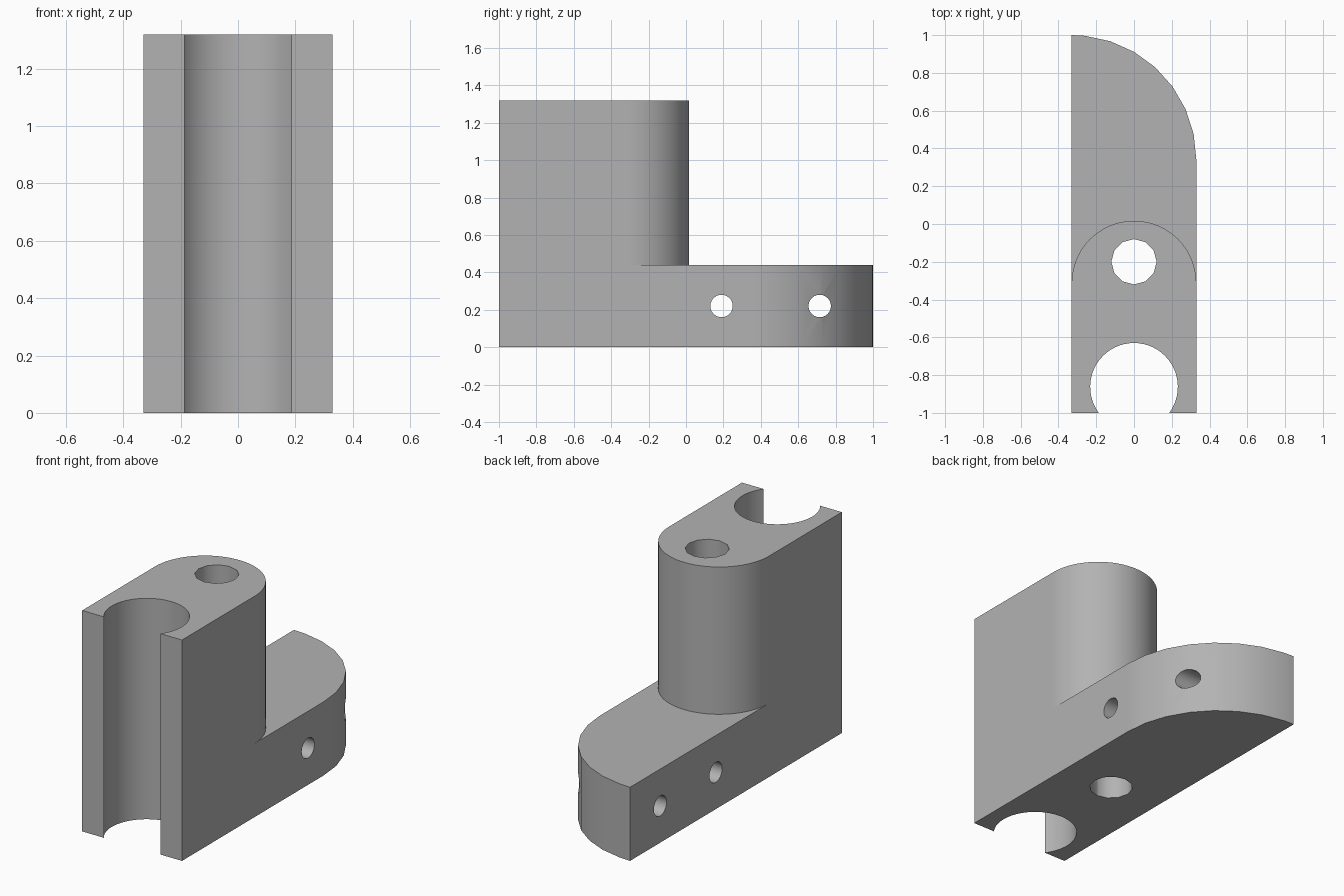
import bpy
import bmesh
from math import cos, sin, pi, radians, sqrt, atan2
from mathutils import Matrix

if "Cube" in bpy.data.objects:
    bpy.data.objects.remove(bpy.data.objects["Cube"])

W = 0.33           # half width
BASE_H = 0.44
TOWER_H = 1.32
TOWER_Y = -0.313   # centre of the tower's rounded back
SLOT_Y, SLOT_R = -0.862, 0.232

grey = bpy.data.materials.new("plain grey")
grey.use_nodes = True
grey.diffuse_color = (0.45, 0.45, 0.45, 1)
grey.node_tree.nodes["Principled BSDF"].inputs["Base Color"].default_value = grey.diffuse_color


def arc(cx, cy, r, start, end, n):
    steps = [start + (end - start) * i / n for i in range(n + 1)]
    return [(cx + r * cos(a), cy + r * sin(a)) for a in steps]


def prism(name, outline, z0, z1):
    """Extrude a flat outline from z0 to z1."""
    bm = bmesh.new()
    face = bm.faces.new([bm.verts.new((x, y, z0)) for x, y in outline])
    top = bmesh.ops.extrude_face_region(bm, geom=[face])["geom"]
    bmesh.ops.translate(bm, vec=(0, 0, z1 - z0),
                        verts=[v for v in top if isinstance(v, bmesh.types.BMVert)])
    bmesh.ops.recalc_face_normals(bm, faces=bm.faces)
    mesh = bpy.data.meshes.new(name)
    bm.to_mesh(mesh)
    bm.free()
    obj = bpy.data.objects.new(name, mesh)
    bpy.context.collection.objects.link(obj)
    mesh.materials.append(grey)
    return obj


# Full footprint: quarter-round tail at the back, round slot open at the front
quarter = arc(-W, 1 - 2 * W, 2 * W, 0, radians(84), 7) + [(-W, 1)]
mouth = sqrt(SLOT_R ** 2 - (1 + SLOT_Y) ** 2)
a = atan2(-1 - SLOT_Y, mouth)
slot = arc(0, SLOT_Y, SLOT_R, pi - a, a, 40)
body = prism("bracket_body", quarter + [(-W, -1)] + slot + [(W, -1)], 0, TOWER_H)

# Cutter that lowers the tail and leaves the rounded tower back
round_back = arc(0, TOWER_Y, W, 0, pi, 40)
tail_cutter = prism("tail_cutter", round_back + [(-0.6, TOWER_Y), (-0.6, 1.2),
                                                 (0.6, 1.2), (0.6, TOWER_Y)],
                    BASE_H, TOWER_H + 0.3)

# Vertical bore and two cross holes
cutters = [tail_cutter,
           prism("bore_cutter", arc(0, -0.2, 0.12, 0, 2 * pi, 12)[:-1], -0.2, TOWER_H + 0.2)]
for y in (0.19, 0.715):
    hole = prism("cross_hole_cutter", arc(0, 0, 0.06, 0, 2 * pi, 24)[:-1], -0.6, 0.6)
    hole.data.transform(Matrix.Translation((0, y, BASE_H / 2)) @ Matrix.Rotation(pi / 2, 4, "Y"))
    cutters.append(hole)

bpy.ops.object.select_all(action="DESELECT")
bpy.context.view_layer.objects.active = body
body.select_set(True)
for cutter in cutters:
    cutter.hide_render = True
    mod = body.modifiers.new("cut", "BOOLEAN")
    mod.operation, mod.solver, mod.object = "DIFFERENCE", "EXACT", cutter
    bpy.ops.object.modifier_apply(modifier=mod.name)
    bpy.data.objects.remove(cutter)

# Smooth round walls, crisp corners
bpy.ops.object.shade_smooth_by_angle(angle=radians(35))
normals = body.modifiers.new("even shading", "WEIGHTED_NORMAL")
normals.keep_sharp = True
